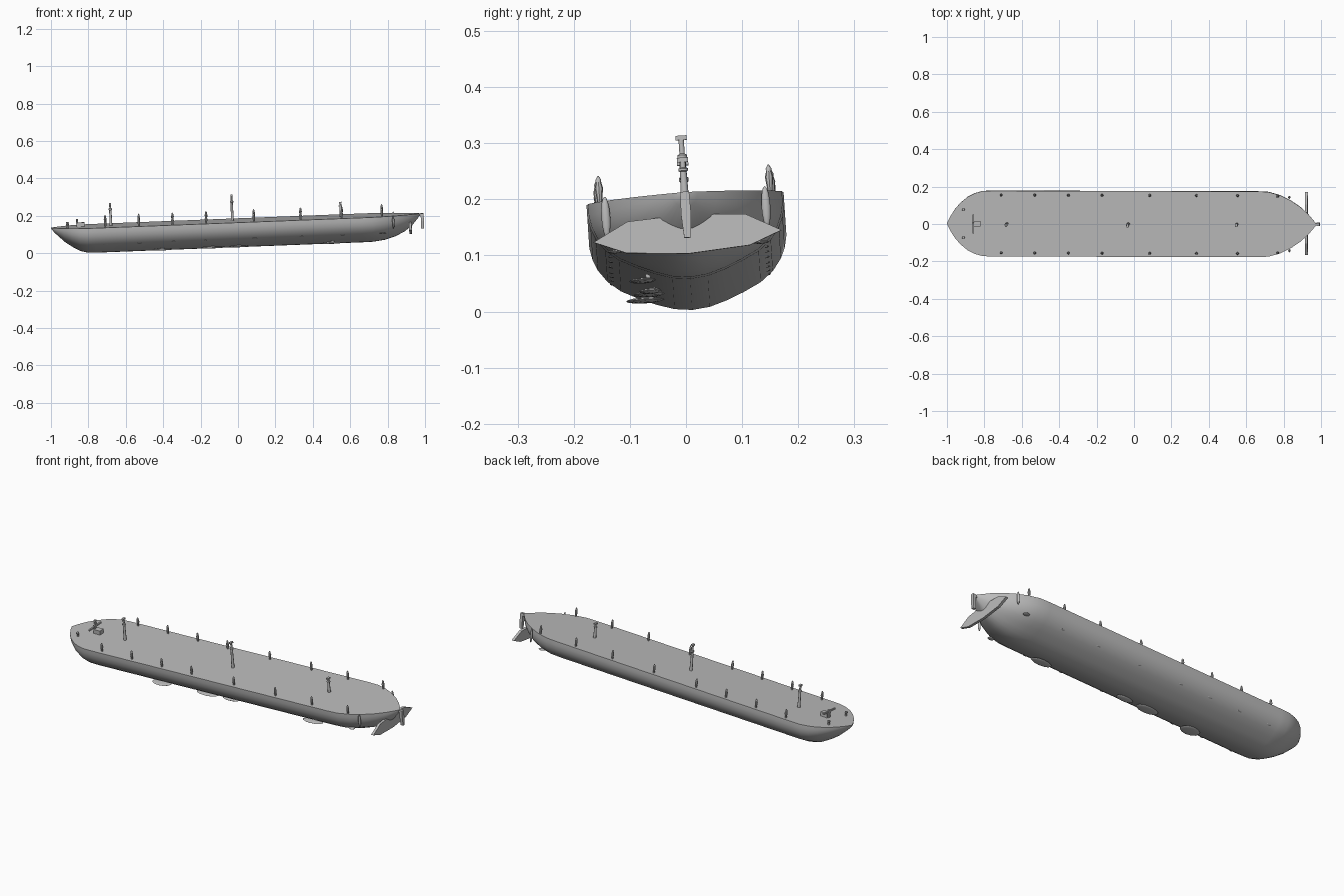
import bpy, bmesh, math
from mathutils import Matrix, Vector

cube = bpy.data.objects.get("Cube")
if cube:
    bpy.data.objects.remove(cube, do_unlink=True)

grey = bpy.data.materials.new("plain grey")
grey.use_nodes = True
COLOUR = (0.5, 0.5, 0.5, 1)
grey.diffuse_color = COLOUR
grey.node_tree.nodes["Principled BSDF"].inputs["Base Color"].default_value = COLOUR

# Everything is built with the deck at z = 0, then pitched and rolled together
TILT = (Matrix.Translation((0, 0, 0.175)) @ Matrix.Rotation(0.066, 4, 'X')
        @ Matrix.Rotation(-0.039, 4, 'Y'))


def finish(name, bm, smooth=True):
    bmesh.ops.recalc_face_normals(bm, faces=bm.faces)
    mesh = bpy.data.meshes.new(name)
    bm.to_mesh(mesh)
    bm.free()
    mesh.materials.append(grey)
    ob = bpy.data.objects.new(name, mesh)
    bpy.context.collection.objects.link(ob)
    ob.matrix_world = TILT
    if smooth:
        bpy.ops.object.select_all(action='DESELECT')
        ob.select_set(True)
        bpy.context.view_layer.objects.active = ob
        bpy.ops.object.shade_smooth_by_angle(angle=math.radians(40))
    return ob


def ellipsoid(name, centre, radii):
    bm = bmesh.new()
    m = Matrix.Translation(centre) @ Matrix.Diagonal((*radii, 1))
    bmesh.ops.create_uvsphere(bm, u_segments=12, v_segments=8, radius=1, matrix=m)
    return finish(name, bm)


def box(name, centre, size):
    bm = bmesh.new()
    m = Matrix.Translation(centre) @ Matrix.Diagonal((*size, 1))
    bmesh.ops.create_cube(bm, size=1, matrix=m)
    return finish(name, bm, False)


def lathe(name, x, y, profile, sides=10):
    """Closed turned shape from (radius, height) pairs."""
    bm = bmesh.new()
    rings = []
    for r, z in profile:
        rings.append([bm.verts.new((x + r * math.cos(i * math.tau / sides),
                                    y + r * math.sin(i * math.tau / sides), z))
                      for i in range(sides)])
    for a, b in zip(rings, rings[1:]):
        for i in range(sides):
            j = (i + 1) % sides
            bm.faces.new((a[i], a[j], b[j], b[i]))
    bm.faces.new(rings[0])
    bm.faces.new(rings[-1])
    return finish(name, bm)


def slab(name, x, thickness, outline):
    """Flat plate facing along x, from a (y, z) outline."""
    bm = bmesh.new()
    face = bm.faces.new([bm.verts.new((x - thickness / 2, y, z)) for y, z in outline])
    out = bmesh.ops.extrude_face_region(bm, geom=[face])
    bmesh.ops.translate(bm, vec=(thickness, 0, 0),
                        verts=[v for v in out["geom"] if isinstance(v, bmesh.types.BMVert)])
    return finish(name, bm, False)


# Hull: stations are (x, half width, depth)
stations = [(-1, .003, .004), (-.985, .035, .025), (-.96, .075, .05), (-.93, .11, .078),
            (-.89, .143, .107), (-.85, .163, .13), (-.81, .174, .141), (-.76, .176, .143),
            (.66, .176, .143), (.72, .173, .142), (.78, .156, .134), (.84, .127, .117),
            (.89, .093, .092), (.93, .057, .062), (.96, .022, .027), (.975, .003, .004)]
# Half section as (width fraction, depth fraction)
half = [(1, 0), (1, .15), (.975, .3), (.93, .43), (.84, .58), (.71, .71),
        (.53, .82), (.35, .91), (.18, .975)]
section = half + [(0, 1)] + [(-w, d) for w, d in reversed(half)]
bm = bmesh.new()
rows = [[bm.verts.new((x, w * sw, -d * sd)) for sw, sd in section] for x, w, d in stations]
for a, b in zip(rows, rows[1:]):
    for i in range(len(section) - 1):
        bm.faces.new((a[i], a[i + 1], b[i + 1], b[i]))
bm.faces.new(rows[0])
bm.faces.new(rows[-1])
bm.faces.new([r[0] for r in rows] + [r[-1] for r in reversed(rows)])
finish("hull", bm)

# Deck-edge posts above and small side fins below, at the same stations
post = [(.004, -.004), (.0055, .01), (.0075, .025), (.005, .034), (.005, .04), (.001, .047)]
for n, x in enumerate((-.71, -.53, -.35, -.17, .085, .335, .555, .77), 1):
    for side, s in (("left", 1), ("right", -1)):
        y = .155 if x < .7 else .152
        lathe(f"deck_post_{side}_{n}", x, s * y, post, 8)
        ellipsoid(f"side_fin_{side}_{n}", (x, s * .13, -.09), (.018, .014, .003))

# Masts with a collar and a cap
for name, x, h in (("bow_mast", -.68, .12), ("main_mast", -.03, .14), ("stern_mast", .55, .078)):
    lathe(name, x, 0, [(.008, -.004), (.007, h * .3), (.006, h * .68), (.009, h * .7),
                       (.009, h * .75), (.005, h * .77), (.005, h)])
    box(name + "_cap", (x, 0, h - .004), (.012, .02, .008))

# Windlass and bollards on the bow
box("windlass_base", (-.84, 0, .01), (.04, .03, .024))
box("windlass_upright", (-.86, 0, .02), (.01, .014, .04))
box("windlass_bar", (-.86, 0, .032), (.008, .1, .008))
for side, s in (("left", 1), ("right", -1)):
    lathe(f"bollard_{side}", -.912, s * .075, [(.006, -.004), (.005, .012), (.008, .015), (.007, .022)], 8)
    # Long floats hung beside the stern
    ellipsoid(f"stern_float_{side}", (.83, s * .143, -.03), (.006, .008, .037))

# Broad plate across the stern, and the blade behind it
edge = [(.168, -.077), (.105, -.044), (.05, -.041)]
lower = [(0, -.108), (.11, -.1)]
right = [(-y, z) for y, z in edge]
slab("stern_plate", .92, .014, edge + right[::-1] + [(-y, z) for y, z in lower[::-1]] + lower[1:])
slab("stern_blade", .985, .016, [(-.008, 0), (.008, 0), (.009, -.04), (.006, -.082), (-.006, -.082), (-.009, -.04)])
box("blade_bracket", (.965, 0, -.008), (.04, .012, .012))

# Flat plates under the right side of the hull
for n, (x, y, length, width) in enumerate(((-.41, -.083, .055, .034), (-.14, -.075, .065, .028),
                                         (0, -.073, .05, .02), (.5, -.085, .06, .024)), 1):
    ellipsoid(f"keel_plate_{n}", (x, y, -.134), (length, width, .005))
    box(f"keel_plate_strut_{n}", (x, y + .01, -.122), (.02, .008, .024))
